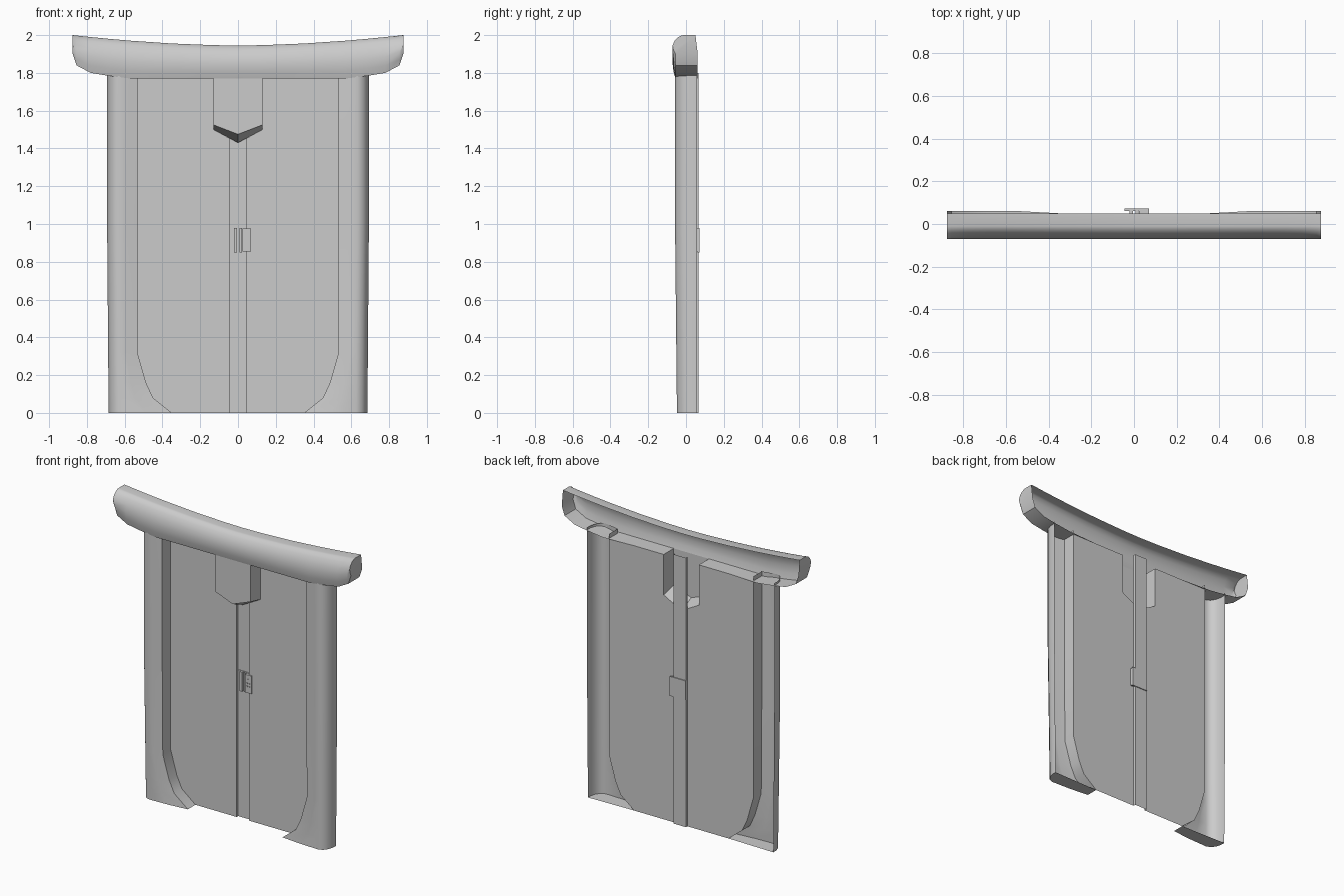
import bpy, bmesh, math

if "Cube" in bpy.data.objects:
    bpy.data.objects.remove(bpy.data.objects["Cube"])

PANEL_Y, STRIP_Y, FRONT_Y = 0.05, 0.066, -0.056


def make(name, rings, polys=(), skip=lambda i, j: False, smooth=True):
    """Loft open sections into a sheet, plus optional extra flat polygons."""
    bm = bmesh.new()
    rows = [[bm.verts.new(p) for p in r] for r in rings]
    for i in range(len(rows) - 1):
        for j in range(len(rows[i]) - 1):
            if not skip(i, j):
                bm.faces.new((rows[i][j], rows[i][j + 1], rows[i + 1][j + 1], rows[i + 1][j]))
    for p in polys:
        bm.faces.new([bm.verts.new(v) for v in p])
    bmesh.ops.remove_doubles(bm, verts=bm.verts, dist=1e-5)
    bmesh.ops.recalc_face_normals(bm, faces=bm.faces)
    me = bpy.data.meshes.new(name)
    bm.to_mesh(me)
    bm.free()
    ob = bpy.data.objects.new(name, me)
    bpy.context.collection.objects.link(ob)
    if smooth:
        bpy.ops.object.select_all(action='DESELECT')
        ob.select_set(True)
        bpy.context.view_layer.objects.active = ob
        bpy.ops.object.shade_smooth_by_angle(angle=math.radians(35))
    return ob


def box(name, x0, x1, y0, y1, z0, z1):
    lo = [(x0, y0), (x1, y0), (x1, y1), (x0, y1), (x0, y0)]
    rings = [[(x, y, z) for x, y in lo] for z in (z0, z1)]
    return make(name, rings, [r[:4] for r in rings], smooth=False)


# Inner edge of each post: flares inward at the foot
edge = [(0.35, 0), (0.45, 0.08), (0.487, 0.16), (0.533, 0.32), (0.533, 1.0), (0.533, 1.77)]

for s, side in ((1, "right"), (-1, "left")):
    # Hollow posts, open at the back
    rings = []
    for xi, z in edge + [(0.533, 1.80)]:
        w = 0.685 + 0.008 * min(z, 1)
        f = -0.048 - 0.01 * min(z, 1)
        sec = [(xi, PANEL_Y), (xi, f + 0.018), (xi + (w - xi) * 0.4, f + 0.005), (w - 0.06, f),
               (w - 0.03, f + 0.012), (w - 0.01, f + 0.04), (w, f + 0.075), (w, 0.057)]
        rings.append([(s * x, y, z) for x, y in sec])
    make(side + "_post", rings, [rings[0]])

    # Flat door leaf with the notch around the hanging tab
    leaf = [(0.045, 0)] + edge[:4] + [(0.533, 1.77), (0.13, 1.77), (0.13, 1.50), (0.045, 1.454)]
    make(side + "_door_leaf", [], [[(s * x, PANEL_Y, z) for x, z in leaf]], smooth=False)

# Curved hollow lintel with closed ends and open back
half = [(0.13, 1.77), (0.35, 1.77), (0.57, 1.77), (0.69, 1.785), (0.78, 1.80), (0.855, 1.84), (0.875, 1.90)]
stations = [(-x, z) for x, z in reversed(half)] + [(0, 1.77)] + half
rings = []
for x, zb in stations:
    zt = 1.945 + 0.055 * (abs(x) / 0.875) ** 1.8
    h = zt - zb
    yb = PANEL_Y if abs(x) < 0.5 else 0.062
    sec = [(yb, zb), (FRONT_Y, zb), (-0.066, zb + 0.2 * h), (-0.071, zb + 0.45 * h), (-0.062, zb + 0.68 * h),
           (-0.045, zb + 0.87 * h), (-0.024, zb + 0.98 * h), (-0.01, zt), (0.05, zt)]
    rings.append([(x, y, z) for y, z in sec])
n = len(half)
make("lintel", rings, [rings[0], rings[-1]], skip=lambda i, j: j == 0 and i in (n - 1, n))

# Hanging pointed tab below the lintel
front = [(-0.13, 1.77), (-0.13, 1.525), (0, 1.475), (0.13, 1.525), (0.13, 1.77)]
back = [(-0.13, 1.77), (-0.13, 1.50), (0, 1.43), (0.13, 1.50), (0.13, 1.77)]
fr = [(x, FRONT_Y, z) for x, z in front]
make("lintel_tab", [fr, [(x, PANEL_Y, z) for x, z in back]], [fr], smooth=False)

# Recessed centre channel where the leaves meet
sec = [(-0.045, PANEL_Y), (-0.045, STRIP_Y), (0.045, STRIP_Y), (0.045, PANEL_Y)]
make("centre_channel", [[(x, y, z) for x, y in sec] for z in (0, 1.80)], smooth=False)

# Latch: back plate, two rails and a keypad with small buttons
box("latch_back", -0.045, 0.07, 0.062, 0.072, 0.85, 0.98)
box("latch_left_rail", -0.02, -0.004, 0.046, 0.062, 0.85, 0.98)
box("latch_right_rail", 0.008, 0.02, 0.05, 0.062, 0.85, 0.98)
box("keypad", 0.024, 0.07, 0.042, 0.062, 0.855, 0.975)
for k, (x, z) in enumerate([(0.04, 0.90), (0.055, 0.90), (0.04, 0.92), (0.055, 0.92), (0.047, 0.945)]):
    box("keypad_button_%d" % k, x - 0.003, x + 0.003, 0.039, 0.042, z - 0.003, z + 0.003)
